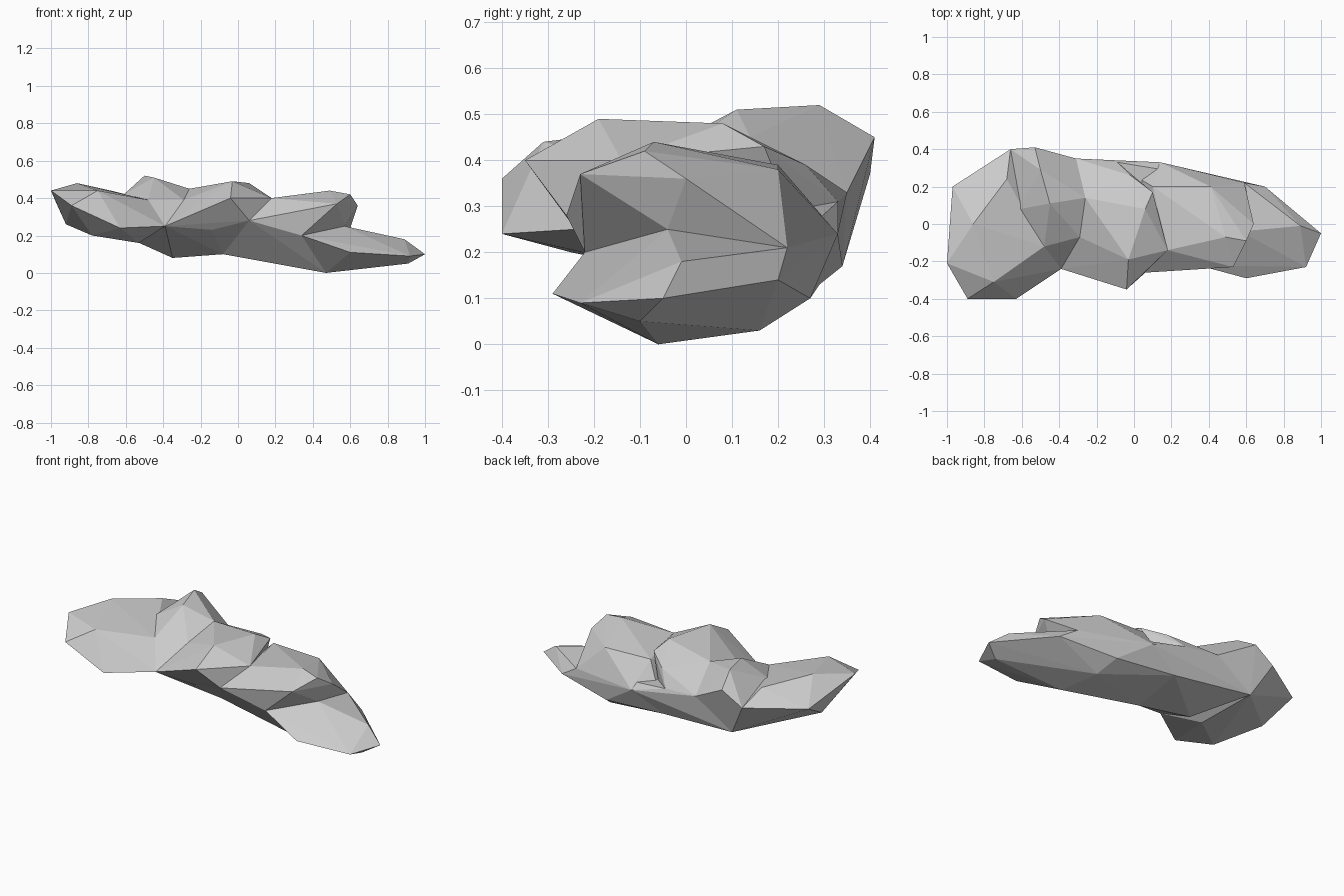
import bpy
import bmesh
from mathutils import Vector

default_cube = bpy.data.objects.get("Cube")
if default_cube:
    bpy.data.objects.remove(default_cube, do_unlink=True)

# Stone colour
stone = bpy.data.materials.new("grey_stone")
stone.use_nodes = True
stone_colour = (.6, .6, .6, 1)
stone.diffuse_color = stone_colour
stone.node_tree.nodes["Principled BSDF"].inputs["Base Color"].default_value = stone_colour


def chunk(name, *corners):
    """Make one faceted convex chunk of rock from its corner points."""
    bm = bmesh.new()
    for corner in corners:
        bm.verts.new(Vector(corner))
    hull = bmesh.ops.convex_hull(bm, input=bm.verts)
    loose = {g for g in hull["geom_interior"] + hull["geom_unused"]
             if isinstance(g, bmesh.types.BMVert)}
    bmesh.ops.delete(bm, geom=list(loose), context="VERTS")
    bmesh.ops.recalc_face_normals(bm, faces=bm.faces)
    mesh = bpy.data.meshes.new(name)
    bm.to_mesh(mesh)
    bm.free()
    mesh.materials.append(stone)
    rock = bpy.data.objects.new(name, mesh)
    bpy.context.collection.objects.link(rock)
    return rock


def merge(target, part):
    """Fuse a chunk into the target so that only the outer skin remains."""
    union = target.modifiers.new("fuse", "BOOLEAN")
    union.operation = "UNION"
    union.solver = "EXACT"
    union.object = part
    bpy.context.view_layer.objects.active = target
    bpy.ops.object.modifier_apply(modifier=union.name)
    bpy.data.objects.remove(part, do_unlink=True)


# Corners shared by neighbouring chunks
front_notch = (-.39, -.24, .25)
front_waist = (.06, -.26, .28)
front_ledge = (.34, -.22, .2)
keel_west = (-.35, .06, .08)
keel_waist = (-.08, -.05, .1)
keel_east = (.47, -.06, 0)
keel_rear = (.4, .16, .03)
rear_west = (-.31, .35, .33)
rear_middle = (-.09, .33, .31)
rear_east = (.14, .33, .24)
rear_foot_west = (-.55, .34, .17)
rear_foot_waist = (-.05, .29, .13)
rear_foot_east = (.35, .27, .1)
west_corner = (-.66, .4, .37)
west_saddle = (-.29, -.07, .39)
rear_saddle = (-.26, .14, .45)
east_saddle = (.18, -.14, .4)
slab_step = (-.48, -.12, .39)
tail_step = (.57, -.04, .25)
tail_rear_top = (.59, .22, .21)
tail_rear_low = (.7, .2, .14)

# Low body under the crest and hump
rock = chunk(
    "rock", front_notch, front_waist, keel_west, keel_waist, rear_west,
    rear_middle, rear_foot_west, rear_foot_waist, rear_east)

# Low body under the shelf
east_body = chunk(
    "east_body", front_waist, front_ledge, keel_waist, keel_east, keel_rear,
    rear_middle, rear_east, rear_foot_waist, rear_foot_east,
    tail_rear_top, tail_rear_low)

# Thin tail at the eastern end
tail = chunk(
    "tail", front_ledge, keel_east, keel_rear, rear_east, rear_foot_east,
    tail_step, tail_rear_top, tail_rear_low, (.6, -.29, .11),
    (.92, -.23, .09), (1, -.05, .1), (.89, -.01, .18), (.91, -.1, .05))

# Broad slab at the western end
west_slab = chunk(
    "west_slab", front_notch, rear_foot_west, west_corner, slab_step,
    (-1, -.21, .44), (-.97, .2, .37), (-.89, -.4, .36), (-.63, -.4, .24),
    (-.92, 0, .26), (-.78, -.25, .2), (-.53, -.05, .16),
    (-.75, -.31, .44), (-.86, 0, .48), (-.68, .24, .44))

# Tall crest near the back
crest = chunk(
    "crest", front_notch, keel_west, rear_foot_west, rear_west, west_corner,
    west_saddle, rear_saddle, slab_step, (-.53, .41, .45),
    (-.5, .29, .52), (-.45, .11, .51), (-.61, .08, .42))

# Central hump with a front overhang
hump = chunk(
    "hump", front_notch, front_waist, keel_waist, rear_foot_waist,
    rear_west, rear_middle, west_saddle, rear_saddle, east_saddle,
    (-.04, -.35, .4), (-.03, -.19, .49), (.06, .08, .48),
    (.1, .17, .43), (-.02, .26, .39), (-.14, -.22, .23))

# Eastern shelf above the tail
shelf = chunk(
    "shelf", front_waist, front_ledge, east_saddle, rear_east, tail_step,
    tail_rear_top, (.49, -.07, .44), (.6, -.09, .42), (.64, 0, .36),
    (.53, -.23, .37), (.41, .2, .38), (.1, .2, .39), rear_foot_waist)

for part in (east_body, tail, west_slab, crest, hump, shelf):
    merge(rock, part)

# Crisp flat facets
for face in rock.data.polygons:
    face.use_smooth = False
